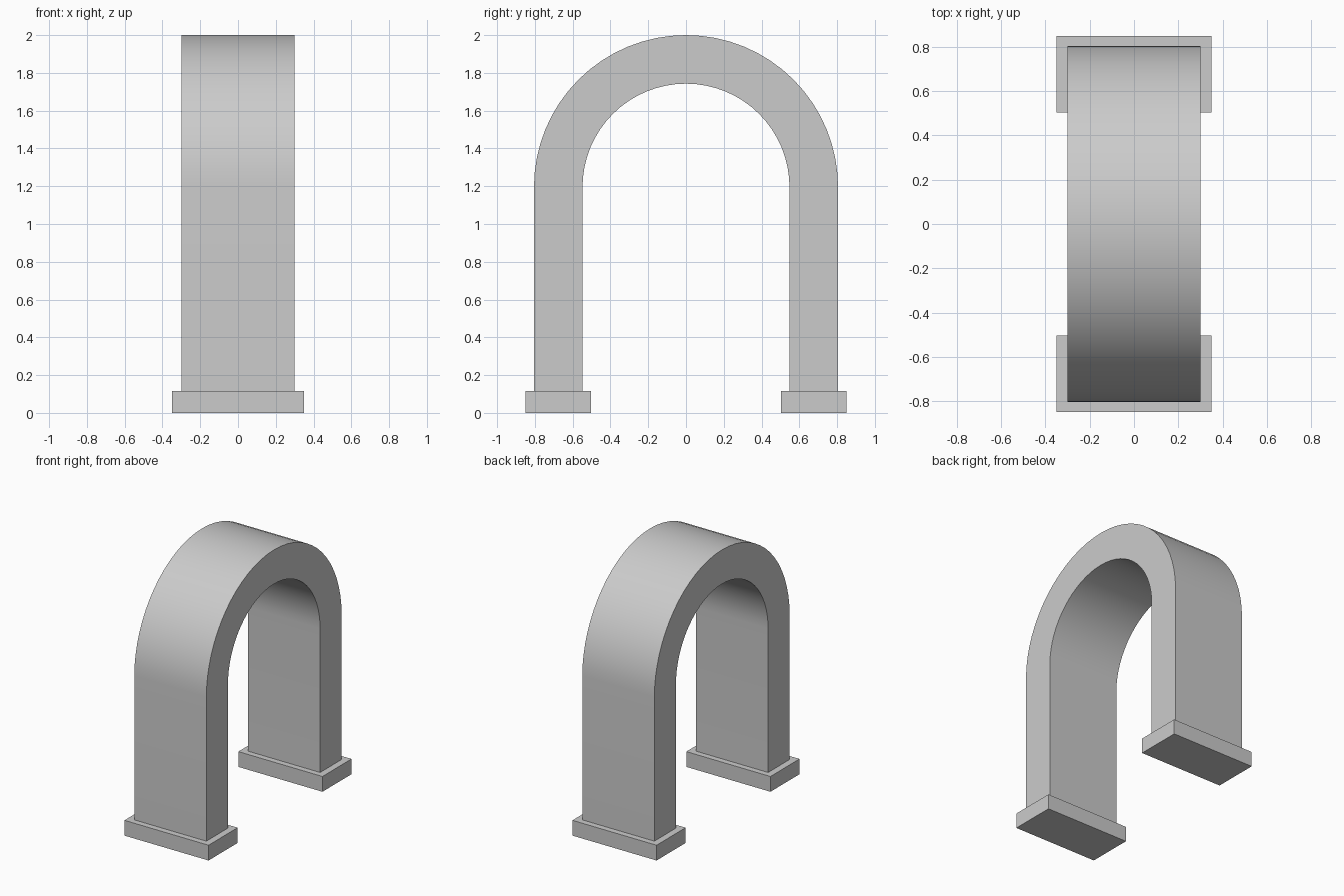
import bpy, bmesh
from math import pi, sin, cos
from mathutils import Matrix, Vector

if "Cube" in bpy.data.objects:
    bpy.data.objects.remove(bpy.data.objects["Cube"])

OUTER, INNER, SPRING = 0.805, 0.548, 1.195   # arch radii and springing height
HALF_DEPTH, FOOT_TOP = 0.30, 0.115
SEGMENTS = 32

stone = bpy.data.materials.new("light_grey")
stone.use_nodes = True
stone.diffuse_color = (0.6, 0.6, 0.6, 1)
stone.node_tree.nodes["Principled BSDF"].inputs["Base Color"].default_value = (0.6, 0.6, 0.6, 1)


def add_object(name, bm):
    bmesh.ops.recalc_face_normals(bm, faces=bm.faces[:])
    mesh = bpy.data.meshes.new(name)
    bm.to_mesh(mesh)
    bm.free()
    mesh.materials.append(stone)
    obj = bpy.data.objects.new(name, mesh)
    bpy.context.collection.objects.link(obj)
    return obj


def arch_line(radius):
    """Straight leg, half circle, straight leg, as (y, z) points."""
    angles = [pi * i / SEGMENTS for i in range(SEGMENTS + 1)]
    curve = [(radius * cos(a), SPRING + radius * sin(a)) for a in angles]
    return [(radius, FOOT_TOP)] + curve + [(-radius, FOOT_TOP)]


# Arch: a strip between the two lines, extruded through the depth
bm = bmesh.new()
outer, inner = ([bm.verts.new((-HALF_DEPTH, y, z)) for y, z in arch_line(r)]
                for r in (OUTER, INNER))
strip = [bm.faces.new((outer[i], outer[i + 1], inner[i + 1], inner[i]))
         for i in range(len(outer) - 1)]
extruded = bmesh.ops.extrude_face_region(bm, geom=strip, use_keep_orig=True)["geom"]
bmesh.ops.translate(bm, vec=(2 * HALF_DEPTH, 0, 0),
                    verts=[v for v in extruded if isinstance(v, bmesh.types.BMVert)])
arch = add_object("arch", bm)
bpy.ops.object.select_all(action="DESELECT")
arch.select_set(True)
bpy.context.view_layer.objects.active = arch
bpy.ops.object.shade_smooth_by_angle()

# Foot blocks under each leg
for name, side in (("front_foot", -1), ("back_foot", 1)):
    bm = bmesh.new()
    place = Matrix.Translation(Vector((0, side * 0.677, FOOT_TOP / 2)))
    size = Matrix.Diagonal((0.70, 0.346, FOOT_TOP, 1))
    bmesh.ops.create_cube(bm, size=1, matrix=place @ size)
    add_object(name, bm)
